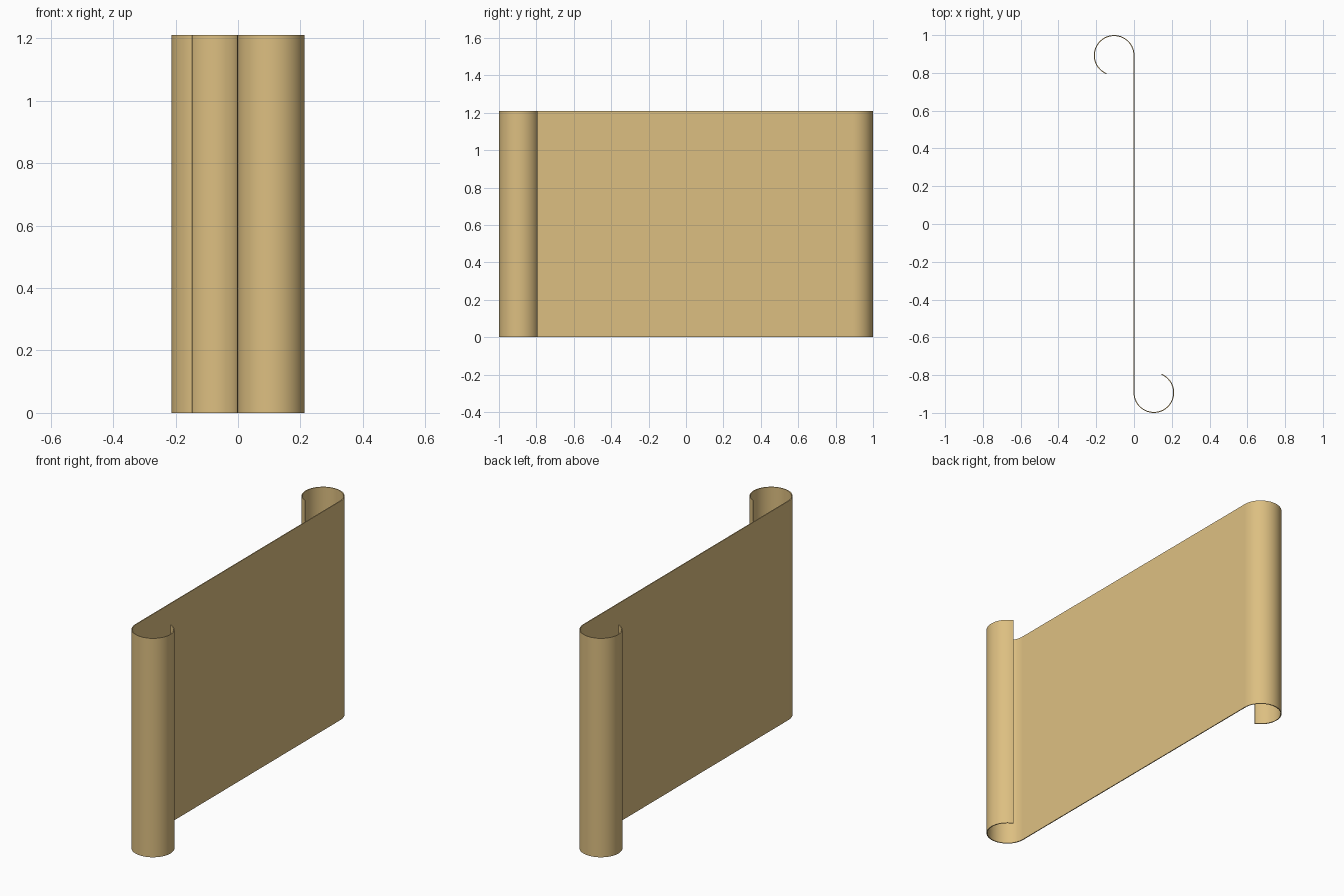
import bpy, bmesh, math

if "Cube" in bpy.data.objects:
    bpy.data.objects.remove(bpy.data.objects["Cube"])

HEIGHT = 1.21
THICK = 0.005
R = 0.105                      # mid-wall radius of each curl
CY = 1.0 - R - THICK / 2       # curl centre in y
SWEEP = math.radians(247)
STEPS = 44

# Half of the S-shaped profile: the curl, from straight wall to free end
curl = []
for i in range(STEPS + 1):
    a = SWEEP * i / STEPS
    curl.append((-R + R * math.cos(a), CY + R * math.sin(a)))

# The other curl is the same, turned half a revolution
profile = curl[::-1] + [(-x, -y) for x, y in curl]

# Raise the profile into a sheet
bm = bmesh.new()
low = [bm.verts.new((x, y, 0)) for x, y in profile]
high = [bm.verts.new((x, y, HEIGHT)) for x, y in profile]
for i in range(len(profile) - 1):
    bm.faces.new((low[i], low[i + 1], high[i + 1], high[i]))
mesh = bpy.data.meshes.new("scroll_sheet")
bm.to_mesh(mesh)
bm.free()
sheet = bpy.data.objects.new("scroll_sheet", mesh)
bpy.context.collection.objects.link(sheet)

# Paper thickness
bpy.context.view_layer.objects.active = sheet
sheet.select_set(True)
solid = sheet.modifiers.new("thickness", 'SOLIDIFY')
solid.thickness = THICK
solid.offset = 0
solid.use_even_offset = True
bpy.ops.object.modifier_apply(modifier=solid.name)
bpy.ops.object.shade_smooth_by_angle(angle=math.radians(30))

# Parchment colour
mat = bpy.data.materials.new("parchment")
mat.diffuse_color = (0.72, 0.52, 0.22, 1)
mat.use_nodes = True
mat.node_tree.nodes["Principled BSDF"].inputs["Base Color"].default_value = mat.diffuse_color
mesh.materials.append(mat)
